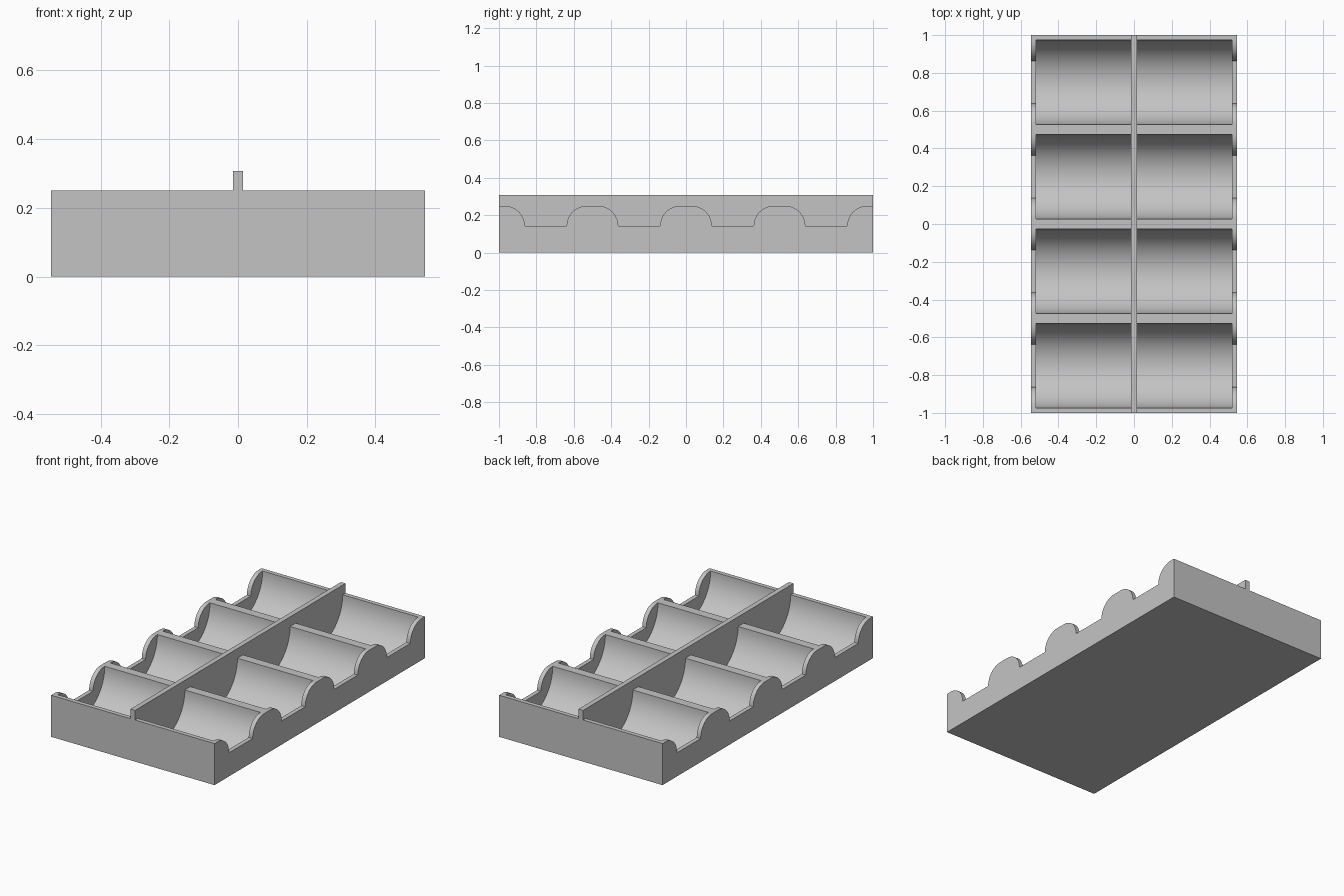
import bpy
import bmesh
from math import cos, sin, pi

cube = bpy.data.objects.get("Cube")
if cube:
    bpy.data.objects.remove(cube, do_unlink=True)

W, TOP = 0.544, 0.25          # half width, tray height
WALL, DIV = 0.026, 0.015      # outer wall thickness, half divider thickness
RIB = 0.308                   # divider height
R = 0.2235                    # trough radius
NOTCH, NR = 0.112, 0.108      # half width of notch floor, lip radius
CENTRES = (-0.75, -0.25, 0.25, 0.75)

grey = bpy.data.materials.new("plain grey")
grey.use_nodes = True
colour = (0.55, 0.55, 0.55, 1)
grey.diffuse_color = colour
grey.node_tree.nodes["Principled BSDF"].inputs["Base Color"].default_value = colour


def prism(name, profile, x0, x1):
    """Extrude a (y, z) outline along x."""
    bm = bmesh.new()
    face = bm.faces.new([bm.verts.new((x0, y, z)) for y, z in profile])
    ext = bmesh.ops.extrude_face_region(bm, geom=[face])
    moved = [v for v in ext["geom"] if isinstance(v, bmesh.types.BMVert)]
    bmesh.ops.translate(bm, verts=moved, vec=(x1 - x0, 0, 0))
    bmesh.ops.recalc_face_normals(bm, faces=bm.faces)
    mesh = bpy.data.meshes.new(name)
    bm.to_mesh(mesh)
    bm.free()
    mesh.materials.append(grey)
    obj = bpy.data.objects.new(name, mesh)
    bpy.context.collection.objects.link(obj)
    return obj


def combine(target, other, operation):
    """Apply a boolean and discard the helper."""
    mod = target.modifiers.new("combine", "BOOLEAN")
    mod.operation, mod.object, mod.solver = operation, other, "EXACT"
    bpy.context.view_layer.objects.active = target
    bpy.ops.object.modifier_apply(modifier=mod.name)
    bpy.data.objects.remove(other, do_unlink=True)


def trough_profile(c, n=40):
    arc = [(c - R * cos(pi * i / n), TOP - R * sin(pi * i / n)) for i in range(n + 1)]
    return arc + [(c + R, TOP + 0.2), (c - R, TOP + 0.2)]


def notch_profile(c, n=16):
    # convex lips curving down to a flat floor
    floor = TOP - NR
    half = [(NOTCH + NR - NR * cos(a), floor + NR * sin(a))
            for a in (pi / 2 * i / n for i in range(n + 1))]
    half.append((NOTCH + NR, TOP + 0.05))
    return [(c + y, z) for y, z in half] + [(c - y, z) for y, z in reversed(half)]


# Tray block with the raised central divider
tray = prism("tray", [(-1, 0), (1, 0), (1, TOP), (-1, TOP)], -W, W)
rib = prism("divider", [(-1, 0.1), (1, 0.1), (1, RIB), (-1, RIB)], -DIV, DIV)
combine(tray, rib, "UNION")

# Eight round troughs, each with a notch in its outer wall
for c in CENTRES:
    for side in (-1, 1):
        trough = prism("trough_cutter", trough_profile(c), side * DIV, side * (W - WALL))
        combine(tray, trough, "DIFFERENCE")
        notch = prism("notch_cutter", notch_profile(c), side * 0.45, side * 0.6)
        combine(tray, notch, "DIFFERENCE")

bpy.ops.object.select_all(action="DESELECT")
tray.select_set(True)
bpy.context.view_layer.objects.active = tray
bpy.ops.object.shade_smooth_by_angle(angle=pi / 6)
